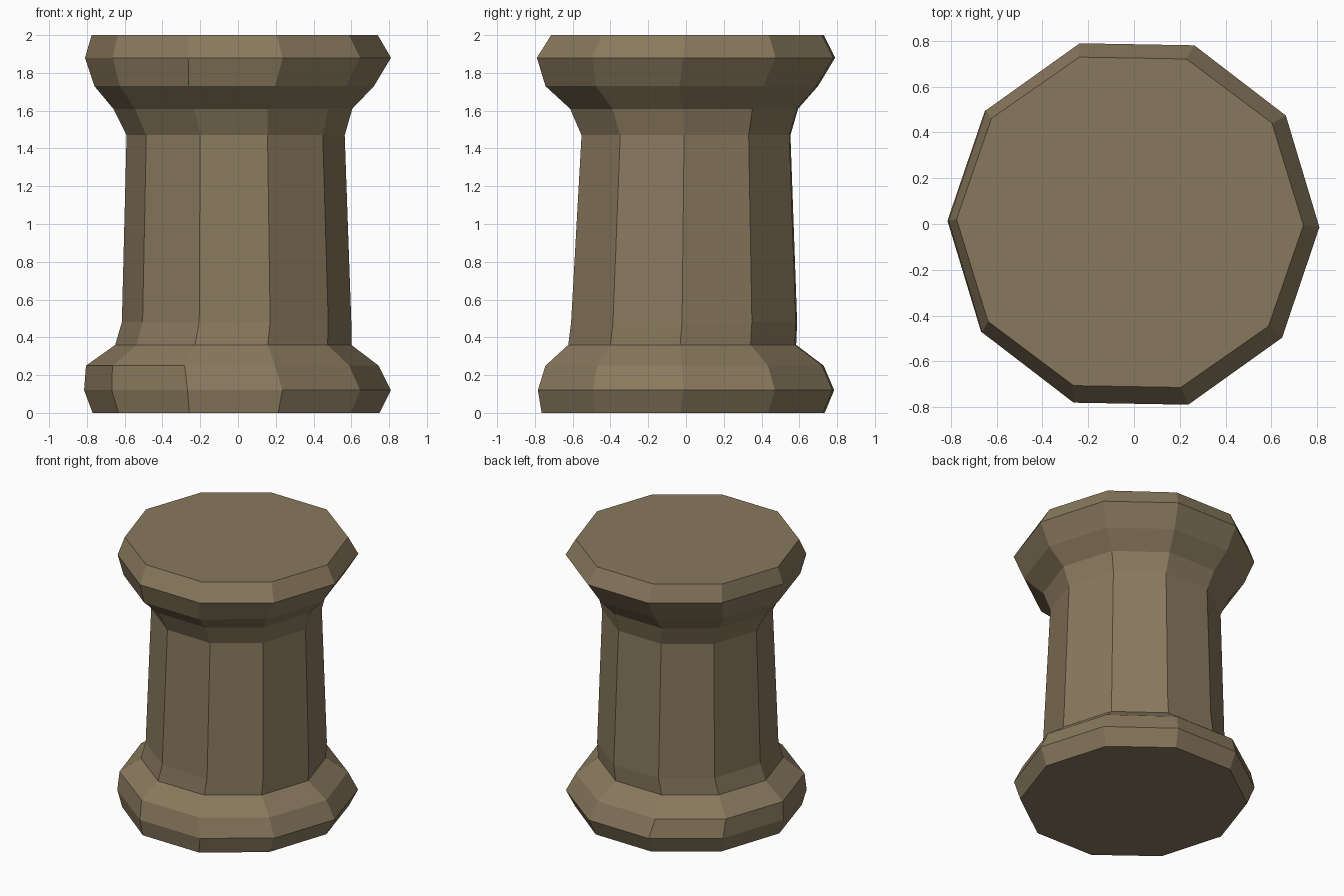
import bpy, bmesh
from math import cos, sin, radians, tau

if "Cube" in bpy.data.objects:
    bpy.data.objects.remove(bpy.data.objects["Cube"])

SIDES = 10
TWIST = radians(-1)

# Rings of the column: height, x min, x max, y min, y max
RINGS = [
    (0.00, -0.77, 0.75, -0.76, 0.73),
    (0.12, -0.815, 0.81, -0.78, 0.78),
    (0.25, -0.805, 0.745, -0.74, 0.725),
    (0.36, -0.65, 0.60, -0.62, 0.58),
    (0.48, -0.615, 0.60, -0.605, 0.585),
    (1.47, -0.59, 0.565, -0.55, 0.55),
    (1.61, -0.66, 0.605, -0.61, 0.59),
    (1.73, -0.76, 0.72, -0.74, 0.695),
    (1.88, -0.81, 0.81, -0.785, 0.785),
    (2.00, -0.775, 0.74, -0.71, 0.725),
]


def add_ring(bm, z, x0, x1, y0, y1):
    rx = (x1 - x0) / 2
    ry = (y1 - y0) / 2 / sin(radians(72))  # flat sides face +-y
    cx, cy = (x0 + x1) / 2, (y0 + y1) / 2
    angles = [tau * i / SIDES + TWIST for i in range(SIDES)]
    return [bm.verts.new((cx + rx * cos(a), cy + ry * sin(a), z)) for a in angles]


# Squat ten-sided stone column with a flared base and cap
bm = bmesh.new()
rings = [add_ring(bm, *r) for r in RINGS]
for low, high in zip(rings, rings[1:]):
    for i in range(SIDES):
        j = (i + 1) % SIDES
        bm.faces.new((low[i], low[j], high[j], high[i]))
bm.faces.new(rings[0][::-1])
bm.faces.new(rings[-1])
bmesh.ops.recalc_face_normals(bm, faces=bm.faces)

mesh = bpy.data.meshes.new("stone_column")
bm.to_mesh(mesh)
bm.free()
column = bpy.data.objects.new("stone_column", mesh)
bpy.context.collection.objects.link(column)

# Sandy brown stone
stone = bpy.data.materials.new("stone")
stone.diffuse_color = (0.25, 0.19, 0.11, 1)
stone.use_nodes = True
stone.node_tree.nodes["Principled BSDF"].inputs["Base Color"].default_value = stone.diffuse_color
mesh.materials.append(stone)
